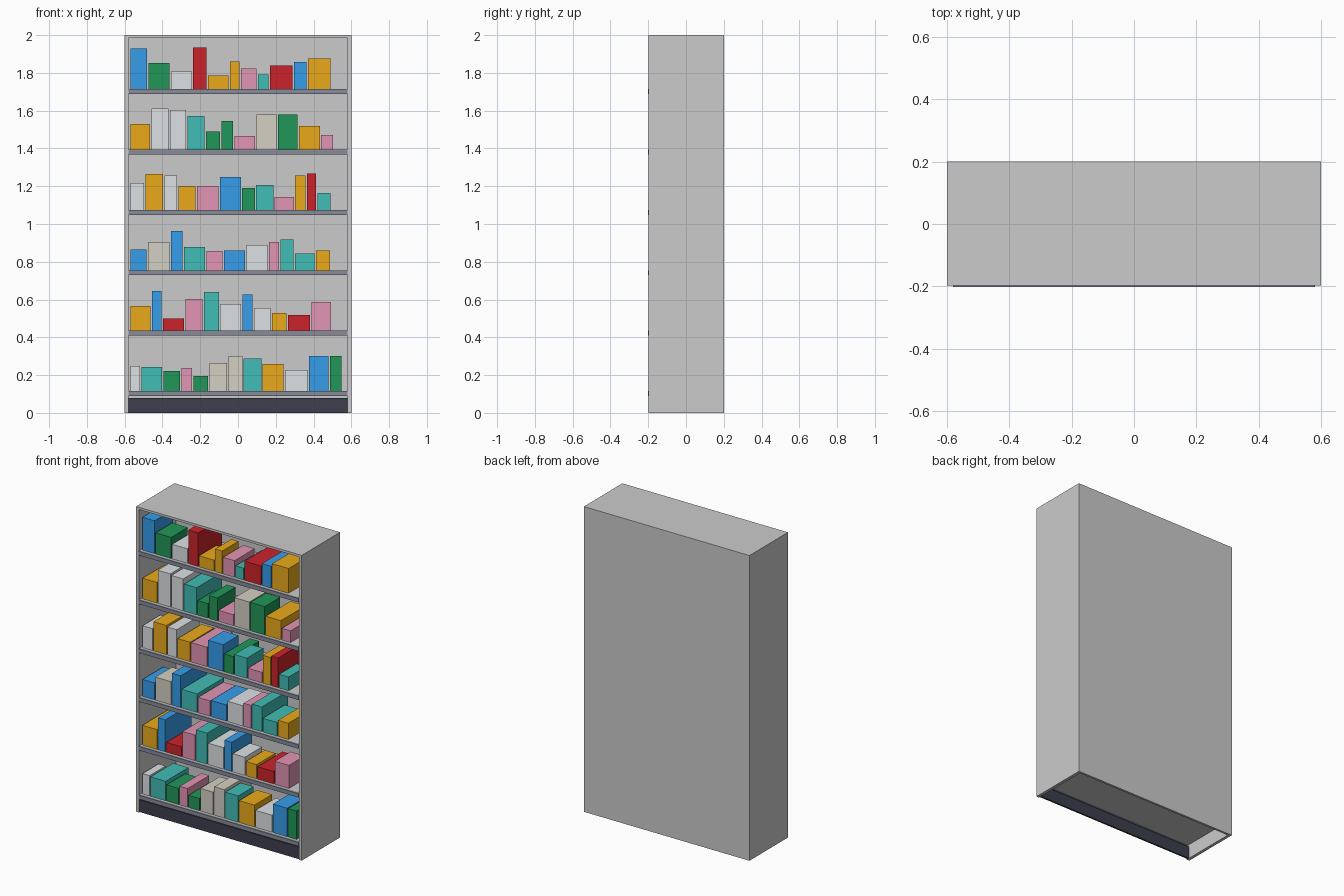
import bpy
import bmesh
import random
from mathutils import Matrix, Vector

random.seed(4)

default_cube = bpy.data.objects.get("Cube")
if default_cube:
    bpy.data.objects.remove(default_cube, do_unlink=True)


def make_material(name, hex_colour):
    """Material from an sRGB hex string, stored as linear colour."""
    channels = [c / 255 for c in bytes.fromhex(hex_colour)]
    colour = [min(1, 1.12 * c ** 2.2) for c in channels] + [1]
    material = bpy.data.materials.new(name)
    material.use_nodes = True
    material.diffuse_color = colour
    material.node_tree.nodes["Principled BSDF"].inputs["Base Color"].default_value = colour
    return material


materials = {name: make_material(name, code) for name, code in {
    "blue": "3694de", "green": "248e54", "white": "d2d5d8", "red": "c0262c",
    "orange": "dea01e", "pink": "d68caa", "teal": "40b2aa", "beige": "c8c4b8",
    "trim": "808490", "plinth": "3c3e4a"}.items()}


def box(name, low, high, material=None):
    """Box spanning two opposite corners."""
    low, high = Vector(low), Vector(high)
    mesh = bpy.data.meshes.new(name)
    bm = bmesh.new()
    bmesh.ops.create_cube(bm, size=1, matrix=Matrix.Diagonal((*(high - low), 1)))
    bm.to_mesh(mesh)
    bm.free()
    obj = bpy.data.objects.new(name, mesh)
    obj.location = (low + high) / 2
    bpy.context.collection.objects.link(obj)
    if material:
        mesh.materials.append(materials[material])
    return obj


# Cabinet dimensions
HALF_W, FRONT, BACK, HEIGHT = 0.6, -0.198, 0.2, 2.0
INNER = HALF_W - 0.02
PANEL = 0.015
SHELF_BASE, SHELF_STEP = 0.116, 0.3195
GAP = 0.007
MM = 0.001

# Carcass
for side, name in ((-1, "right_side_panel"), (1, "left_side_panel")):
    xs = sorted((side * INNER, side * HALF_W))
    box(name, (xs[0], FRONT, 0), (xs[1], BACK, HEIGHT))
box("top_panel", (-INNER, FRONT, HEIGHT - PANEL), (INNER, BACK, HEIGHT))
box("back_panel", (-INNER, BACK - PANEL, 0), (INNER, BACK, HEIGHT - PANEL))
box("kick_plate", (-INNER, FRONT + 0.008, 0), (INNER, FRONT + 0.02, 0.08), "plinth")


def stocked_shelf(level, goods):
    """Shelf board, front trim and a row of boxes: colour, width, height, optional depth."""
    top = SHELF_BASE + level * SHELF_STEP
    box(f"shelf_{level}", (-INNER, FRONT + 0.01, top - 0.022),
        (INNER, BACK - PANEL, top))
    box(f"shelf_trim_{level}", (-INNER, -0.202, top - 0.026),
        (INNER, FRONT + 0.01, top), "trim")
    x, y = -0.57, -0.175
    for colour, width, height, *depth in goods:
        reach = depth[0] * MM if depth else random.uniform(0.16, 0.28)
        box(f"{colour}_box", (x, y, top),
            (x + width * MM, y + reach, top + height * MM), colour)
        x += width * MM + GAP


# Shelves from top to bottom, sizes in thousandths
stocked_shelf(5, [
    ("blue", 88, 215), ("green", 112, 138), ("white", 112, 95),
    ("red", 70, 220, 250), ("orange", 110, 72), ("orange", 51, 148),
    ("pink", 83, 109), ("teal", 57, 77), ("red", 120, 125),
    ("blue", 67, 143), ("orange", 119, 162)])
stocked_shelf(4, [
    ("orange", 104, 135), ("white", 91, 217), ("white", 86, 209),
    ("teal", 91, 178, 260), ("green", 75, 95), ("green", 62, 151),
    ("pink", 110, 72), ("beige", 107, 186), ("green", 104, 186, 160),
    ("orange", 110, 125), ("pink", 63, 77)])
stocked_shelf(3, [
    ("white", 73, 143), ("orange", 94, 191), ("white", 67, 183),
    ("orange", 91, 127), ("pink", 115, 127), ("blue", 110, 175, 160),
    ("green", 67, 117), ("teal", 91, 133), ("pink", 102, 69),
    ("orange", 54, 183), ("red", 49, 194), ("teal", 69, 90)])
stocked_shelf(2, [
    ("blue", 86, 111), ("beige", 115, 151), ("blue", 62, 209),
    ("teal", 112, 122, 280), ("pink", 86, 101), ("blue", 112, 106, 260),
    ("white", 112, 133), ("pink", 54, 151), ("teal", 70, 162),
    ("teal", 104, 90), ("orange", 74, 106)])
stocked_shelf(1, [
    ("orange", 107, 130), ("blue", 51, 209, 270), ("red", 112, 64),
    ("pink", 91, 167), ("teal", 80, 204, 290), ("white", 110, 140),
    ("blue", 54, 191), ("white", 88, 119), ("orange", 78, 93),
    ("red", 118, 82), ("pink", 103, 151)])
stocked_shelf(0, [
    ("white", 51, 133), ("teal", 110, 127), ("green", 88, 106),
    ("pink", 57, 122), ("green", 78, 80), ("beige", 94, 148),
    ("beige", 73, 186), ("teal", 94, 172, 160), ("orange", 110, 143),
    ("white", 120, 111), ("blue", 104, 186), ("green", 61, 186)])
